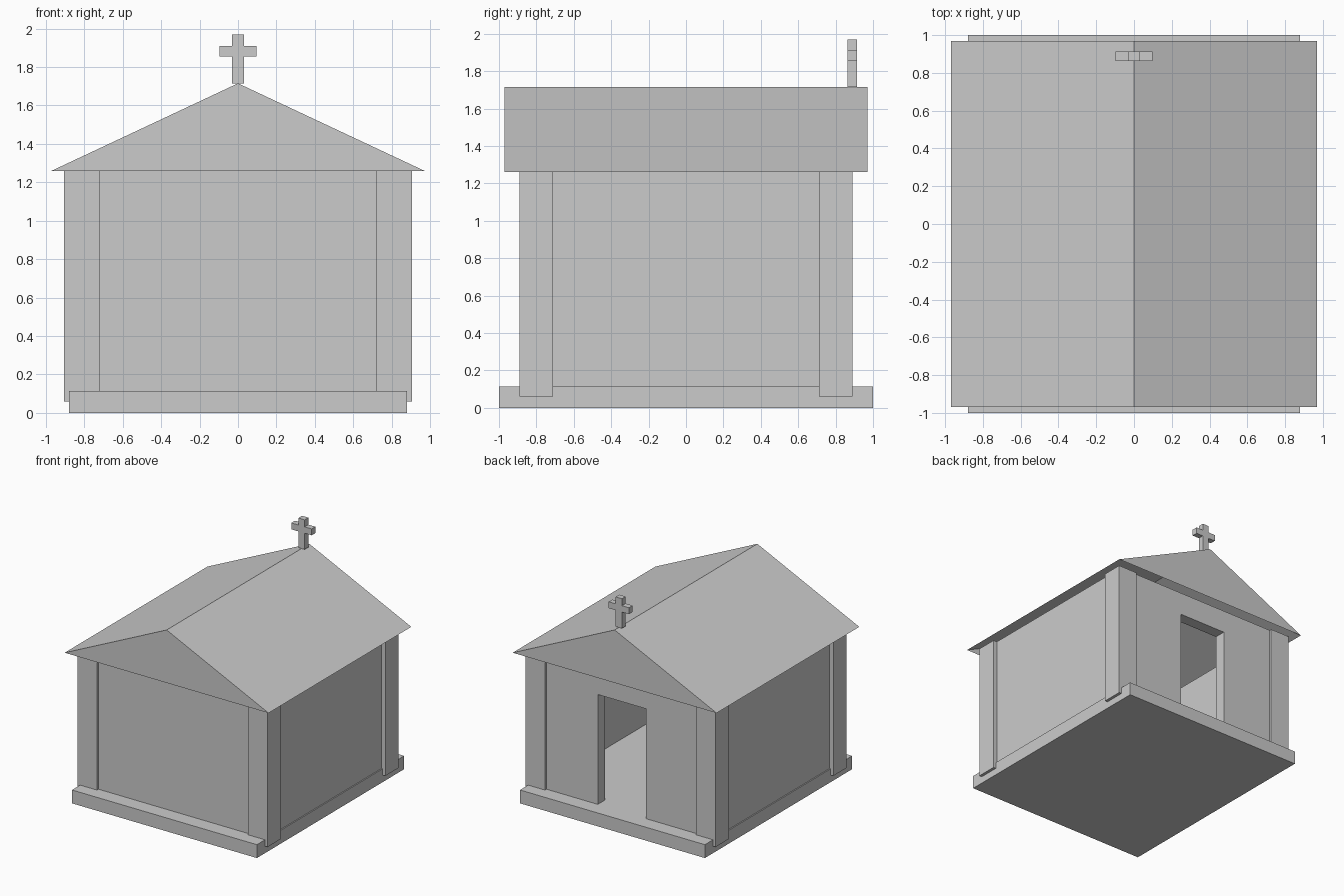
import bpy
import bmesh

cube = bpy.data.objects.get("Cube")
if cube:
    bpy.data.objects.remove(cube, do_unlink=True)

# One plain stone colour for everything
stone = bpy.data.materials.new("light_grey_stone")
stone.use_nodes = True
GREY = (0.6, 0.6, 0.6, 1.0)
stone.diffuse_color = GREY
stone.node_tree.nodes["Principled BSDF"].inputs["Base Color"].default_value = GREY


def finish(name, bm):
    bmesh.ops.recalc_face_normals(bm, faces=bm.faces)
    mesh = bpy.data.meshes.new(name)
    bm.to_mesh(mesh)
    bm.free()
    mesh.materials.append(stone)
    obj = bpy.data.objects.new(name, mesh)
    bpy.context.collection.objects.link(obj)
    return obj


def extrude(bm, points, direction):
    """Fill a closed outline and sweep it into a solid."""
    face = bm.faces.new([bm.verts.new(p) for p in points])
    swept = bmesh.ops.extrude_face_region(bm, geom=[face], use_keep_orig=True)
    moved = [v for v in swept["geom"] if isinstance(v, bmesh.types.BMVert)]
    bmesh.ops.translate(bm, verts=moved, vec=direction)


def box(name, x0, x1, y0, y1, z0, z1):
    bm = bmesh.new()
    extrude(bm, [(x0, y0, z0), (x1, y0, z0), (x1, y1, z0), (x0, y1, z0)],
            (0, 0, z1 - z0))
    return finish(name, bm)


FLOOR, EAVES, RIDGE = 0.115, 1.26, 1.715
OUT, INN = 0.87, 0.77      # outer and inner wall planes
DOOR, LINTEL = 0.23, 1.06  # doorway half width and top

# Base slab
box("base_slab", -0.88, 0.88, -1, 1, 0, FLOOR)

# Walls, open to the roof space
box("front_wall", -OUT, OUT, -OUT, -INN, FLOOR, EAVES)
for side, s in (("left", 1), ("right", -1)):
    x0, x1 = sorted((s * INN, s * OUT))
    box(side + "_wall", x0, x1, -INN, INN, FLOOR, EAVES)

# Back wall with the doorway running down to the floor
bm = bmesh.new()
outline = [(-OUT, FLOOR), (-DOOR, FLOOR), (-DOOR, LINTEL), (DOOR, LINTEL),
           (DOOR, FLOOR), (OUT, FLOOR), (OUT, EAVES), (-OUT, EAVES)]
extrude(bm, [(x, INN, z) for x, z in outline], (0, OUT - INN, 0))
finish("back_wall", bm)

# Corner pillars
for side, sx in (("left", 1), ("right", -1)):
    for end, sy in (("front", -1), ("back", 1)):
        x0, x1 = sorted((sx * 0.72, sx * 0.905))
        y0, y1 = sorted((sy * 0.71, sy * 0.89))
        box(f"{end}_{side}_pillar", x0, x1, y0, y1, 0.06, EAVES)

# Gabled roof shell, open underneath
bm = bmesh.new()
R = 0.97
extrude(bm, [(-R, -R, EAVES), (R, -R, EAVES), (0, -R, RIDGE)], (0, 2 * R, 0))
bmesh.ops.recalc_face_normals(bm, faces=bm.faces)
under = [f for f in bm.faces if f.normal.z < -0.9]
bmesh.ops.delete(bm, geom=under, context="FACES_ONLY")
finish("roof", bm)

# Cross at the back end of the ridge
bm = bmesh.new()
w, arm, low, high, top = 0.03, 0.097, 1.855, 1.91, 1.97
half = [(w, RIDGE), (w, low), (arm, low), (arm, high), (w, high), (w, top)]
outline = half + [(-x, z) for x, z in reversed(half)]
extrude(bm, [(x, 0.863, z) for x, z in outline], (0, 0.05, 0))
finish("roof_cross", bm)
